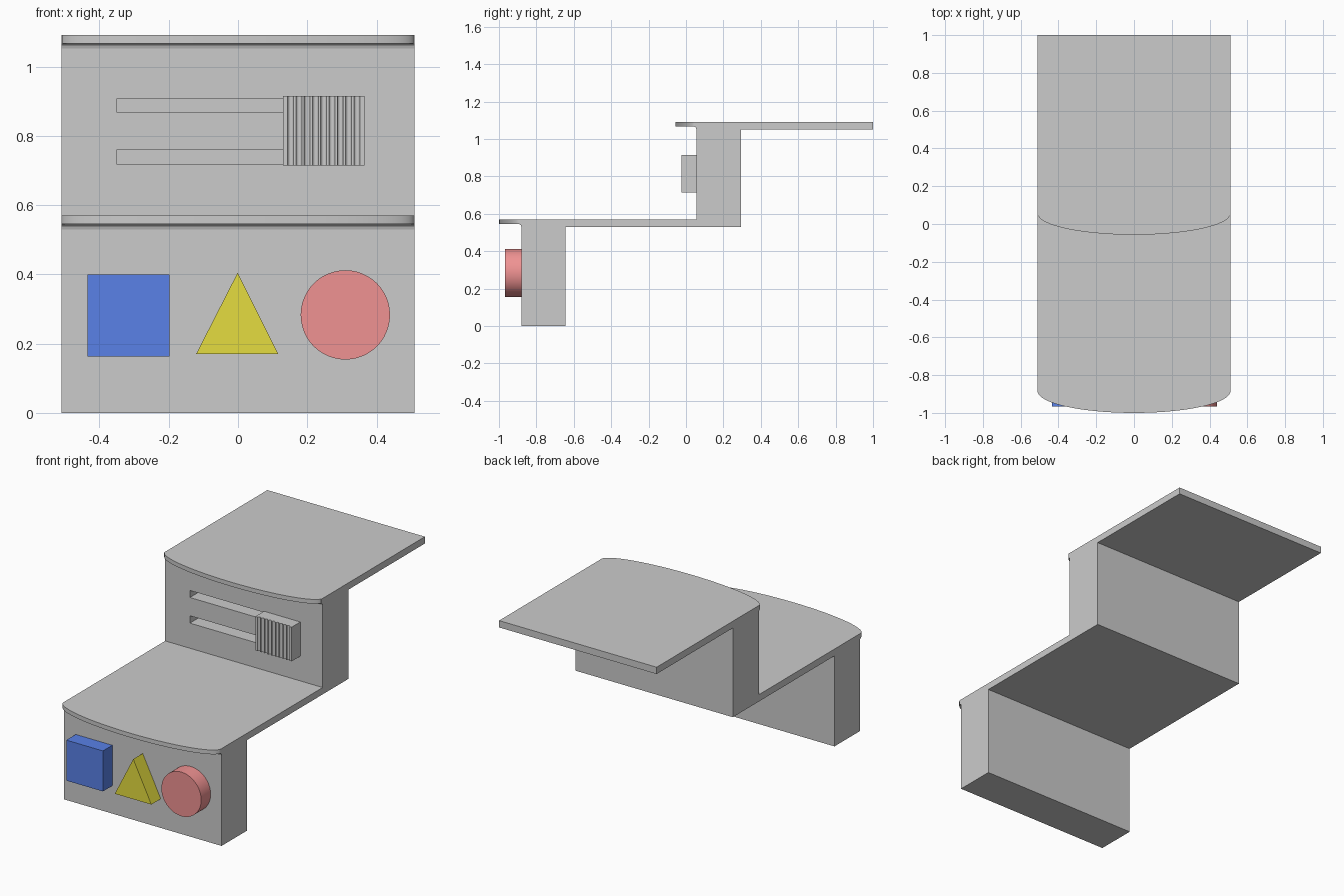
import bpy, bmesh, math
from mathutils import Vector

if "Cube" in bpy.data.objects:
    bpy.data.objects.remove(bpy.data.objects["Cube"])

HALF_W = 0.51


def prism(name, outline, offset, color=None, smooth=False):
    """Solid made by sweeping a planar outline of 3D points along offset."""
    bm = bmesh.new()
    face = bm.faces.new([bm.verts.new(p) for p in outline])
    swept = bmesh.ops.extrude_face_region(bm, geom=[face])["geom"]
    bmesh.ops.translate(bm, vec=Vector(offset),
                        verts=[g for g in swept if isinstance(g, bmesh.types.BMVert)])
    bmesh.ops.recalc_face_normals(bm, faces=bm.faces)
    mesh = bpy.data.meshes.new(name)
    bm.to_mesh(mesh)
    bm.free()
    obj = bpy.data.objects.new(name, mesh)
    bpy.context.collection.objects.link(obj)
    if color:
        mat = bpy.data.materials.new(name + "_colour")
        mat.diffuse_color = (*color, 1)
        mat.use_nodes = True
        mat.node_tree.nodes["Principled BSDF"].inputs["Base Color"].default_value = mat.diffuse_color
        mesh.materials.append(mat)
    if smooth:
        bpy.ops.object.select_all(action='DESELECT')
        obj.select_set(True)
        bpy.context.view_layer.objects.active = obj
        bpy.ops.object.shade_smooth_by_angle(angle=math.radians(30))
    return obj


def rect(x0, x1, z0, z1, y):
    return [(x0, y, z0), (x1, y, z0), (x1, y, z1), (x0, y, z1)]


# Stepped body: one side profile swept across the width
def front_edge(y, z):
    """Small cove under the lip, then the lip face, up to tread height z."""
    return [(y, z - 0.04), (y - 0.003, z - 0.031), (y - 0.011, z - 0.025), (y - 0.011, z)]


side = ([(-0.645, 0), (-0.88, 0)] + front_edge(-0.88, 0.57)
        + [(0.055, 0.57)] + front_edge(0.055, 1.092)
        + [(1.0, 1.092), (1.0, 1.052), (0.295, 1.052), (0.295, 0.53), (-0.645, 0.53)])
body = prism("stepped_body", [(-HALF_W, y, z) for y, z in side], (2 * HALF_W, 0, 0))

# Two horizontal slots cut into the upper riser
for i, (z0, z1) in enumerate([(0.717, 0.76), (0.867, 0.908)]):
    cutter = prism(f"slot_cutter_{i}", rect(-0.35, 0.35, z0, z1, -0.005), (0, 0.18, 0))
    cutter.hide_render = True
    cutter.hide_set(True)
    mod = body.modifiers.new(f"slot_{i}", 'BOOLEAN')
    mod.operation = 'DIFFERENCE'
    mod.solver = 'EXACT'
    mod.object = cutter

# Bowed lips at the front of both treads
for name, y, z in [("lower_lip", -0.885, 0.57), ("upper_lip", 0.055, 1.092)]:
    depth = 0.115 if name == "lower_lip" else 0.112
    arc = [(-HALF_W * math.cos(math.pi * k / 48),
            y - depth * math.sin(math.pi * k / 48), z - 0.025) for k in range(49)]
    prism(name, arc, (0, 0, 0.025), smooth=True)

# Slider knob with round vertical grip grooves
x0, x1, y_front, grooves = 0.13, 0.365, -0.025, 9
pitch = (x1 - x0 - 0.02) / grooves
radius = pitch * 0.36
grip = [(x0, 0.055), (x0, y_front)]
for i in range(grooves):
    cx = x0 + 0.01 + pitch * (i + 0.5)
    grip += [(cx - radius * math.cos(math.pi * k / 8),
              y_front + radius * math.sin(math.pi * k / 8)) for k in range(9)]
grip += [(x1, y_front), (x1, 0.055)]
prism("slider_knob", [(x, y, 0.715) for x, y in grip], (0, 0, 0.2), smooth=True)

# Coloured shape buttons on the lower riser
back, push = -0.875, (0, -0.092, 0)
prism("square_button", rect(-0.435, -0.198, 0.163, 0.4, back), push, (0.1, 0.22, 0.8))
prism("triangle_button", [(-0.121, back, 0.17), (0.116, back, 0.17), (-0.001, back, 0.405)],
      push, (0.78, 0.72, 0.05))
circle = [(0.31 + 0.129 * math.cos(math.tau * k / 48), back,
           0.283 + 0.129 * math.sin(math.tau * k / 48)) for k in range(48)]
prism("round_button", circle, push, (0.87, 0.29, 0.29), smooth=True)
